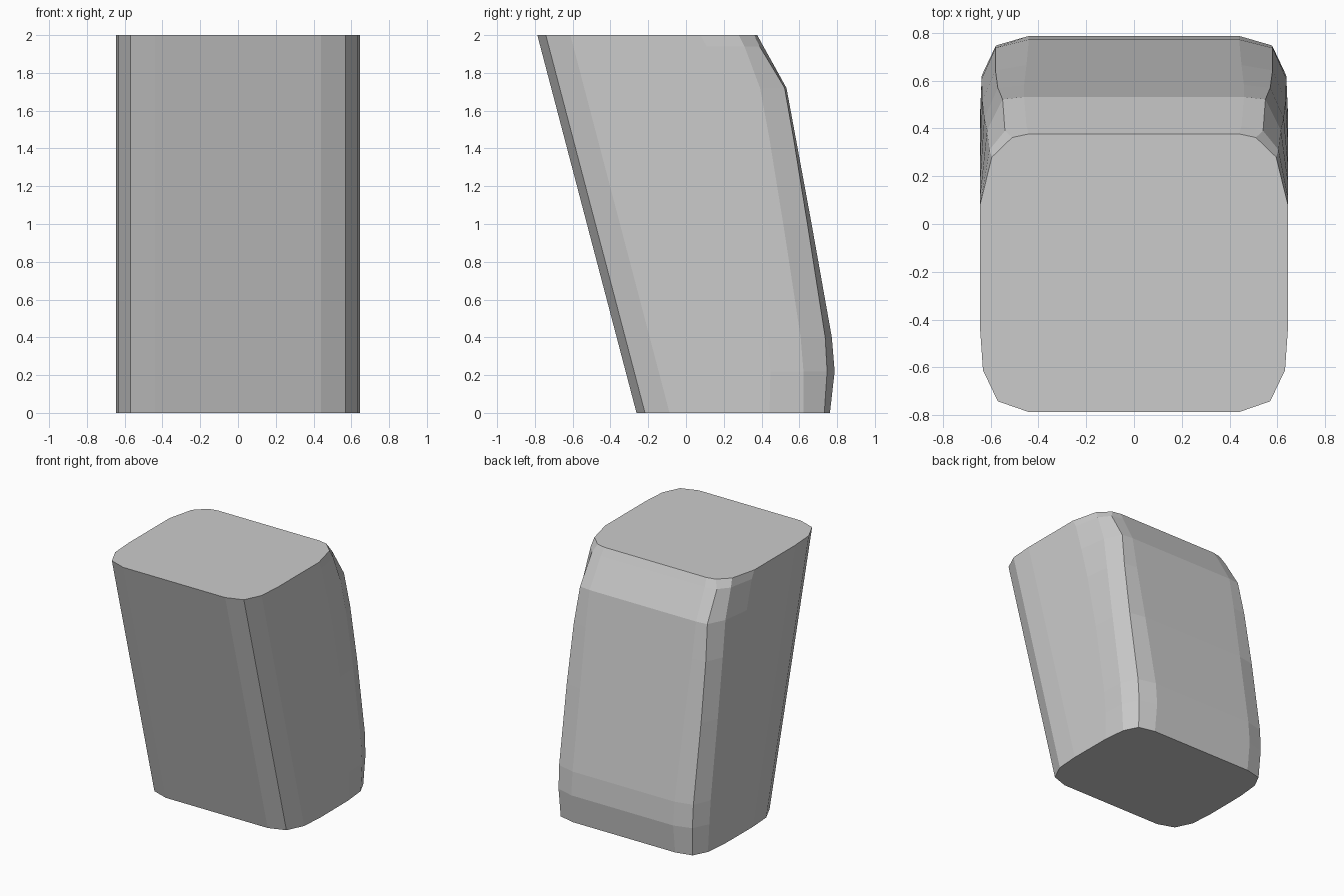
import bpy, bmesh

if "Cube" in bpy.data.objects:
    bpy.data.objects.remove(bpy.data.objects["Cube"])

HEIGHT = 2.0
# half-widths and depths of the rounded corner, from the flat end to the side
FRONT_CORNER = [(0.44, 0.0), (0.57, 0.045), (0.632, 0.175), (0.645, 0.36)]

# height, back y, back corner (half-width, depth in from the back)
LEVELS = [
    (0.00, 0.762, [(0.44, 0.0), (0.57, 0.03), (0.625, 0.14), (0.643, 0.32)]),
    (0.22, 0.787, [(0.44, 0.0), (0.578, 0.04), (0.637, 0.165), (0.645, 0.34)]),
    (0.40, 0.772, [(0.44, 0.0), (0.58, 0.035), (0.638, 0.165), (0.645, 0.34)]),
    (1.00, 0.665, [(0.45, 0.0), (0.58, 0.022), (0.635, 0.15), (0.645, 0.33)]),
    (1.45, 0.582, [(0.46, 0.0), (0.57, 0.012), (0.627, 0.14), (0.645, 0.34)]),
    (1.72, 0.532, [(0.46, 0.0), (0.55, 0.01), (0.615, 0.14), (0.645, 0.36)]),
    (1.94, 0.410, [(0.45, 0.0), (0.54, 0.02), (0.605, 0.10), (0.645, 0.30)]),
    (2.00, 0.377, [(0.44, 0.0), (0.51, 0.015), (0.595, 0.097), (0.645, 0.30)]),
]


def section(z, back, corner):
    """Closed rounded outline at one height, counter-clockwise from above."""
    front = -0.262 - 0.525 * z / HEIGHT
    right = [(x, front + d) for x, d in FRONT_CORNER]
    right += [(x, back - d) for x, d in reversed(corner)]
    left = [(-x, y) for x, y in reversed(right)]
    return [(x, y, z) for x, y in right + left]


# Leaning block lofted through the sections
bm = bmesh.new()
rings = [[bm.verts.new(p) for p in section(*level)] for level in LEVELS]
for low, high in zip(rings, rings[1:]):
    n = len(low)
    for i in range(n):
        j = (i + 1) % n
        bm.faces.new((low[i], low[j], high[j], high[i]))

# Flat bottom and top
bm.faces.new(list(reversed(rings[0])))
bm.faces.new(rings[-1])
bmesh.ops.recalc_face_normals(bm, faces=bm.faces[:])

mesh = bpy.data.meshes.new("leaning_block")
bm.to_mesh(mesh)
bm.free()
block = bpy.data.objects.new("leaning_block", mesh)
bpy.context.collection.objects.link(block)
